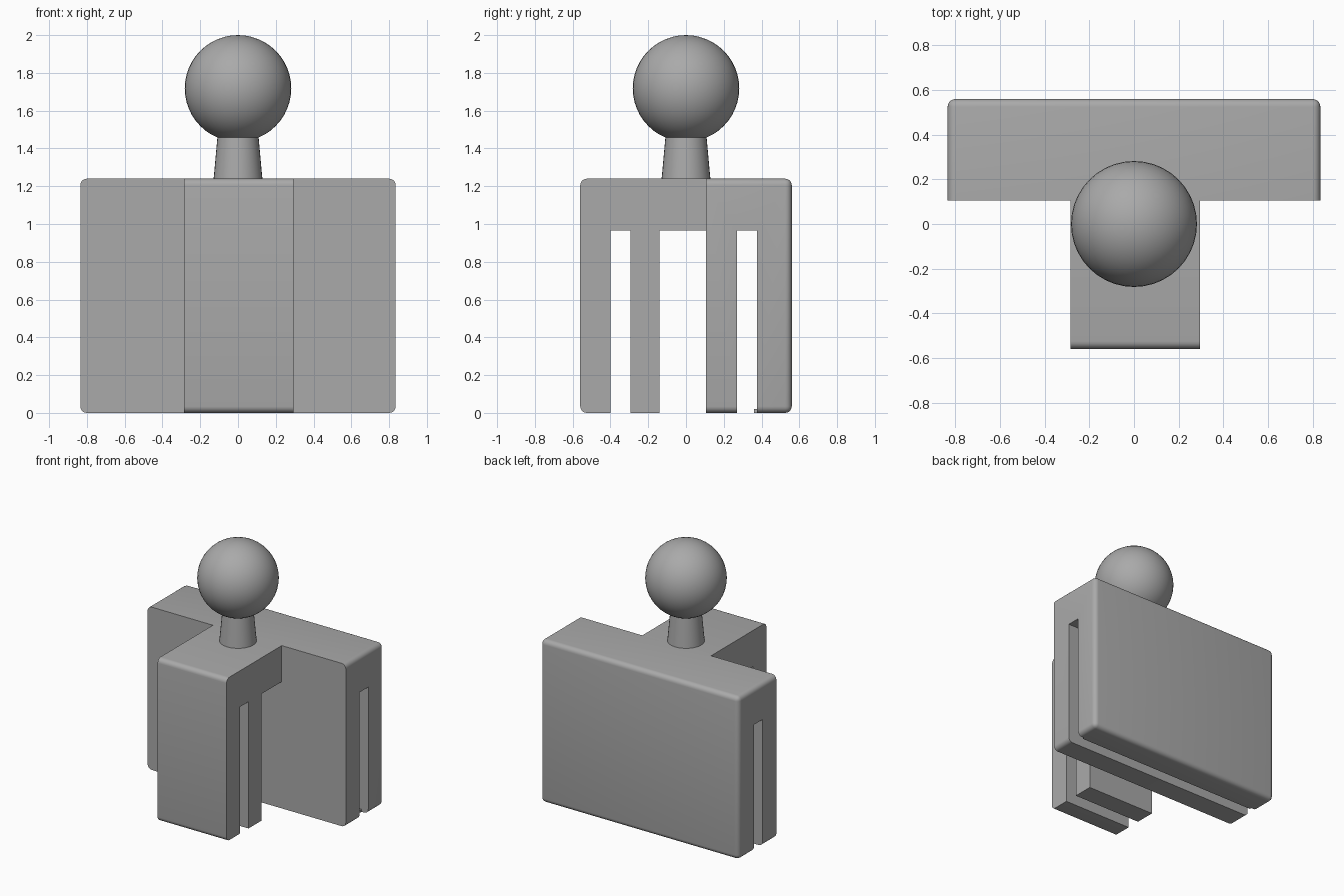
import bpy
import bmesh
import math

cube = bpy.data.objects.get("Cube")
if cube:
    bpy.data.objects.remove(cube, do_unlink=True)

TOP, SLOT_TOP = 1.24, 0.965
ROUND = 0.035

grey = bpy.data.materials.new("plain grey")
grey.use_nodes = True
colour = (0.4, 0.4, 0.4, 1)
grey.diffuse_color = colour
grey.node_tree.nodes["Principled BSDF"].inputs["Base Color"].default_value = colour


def finish(obj):
    obj.data.materials.clear()
    obj.data.materials.append(grey)
    bpy.ops.object.select_all(action="DESELECT")
    obj.select_set(True)
    bpy.context.view_layer.objects.active = obj
    bpy.ops.object.shade_smooth_by_angle(angle=math.radians(32))


def comb(name, x0, x1, outline, is_rounded):
    """Extrude a side outline (y, z) across x and round the chosen edges."""
    bm = bmesh.new()
    face = bm.faces.new([bm.verts.new((x0, y, z)) for y, z in outline])
    ext = bmesh.ops.extrude_face_region(bm, geom=[face])
    moved = [v for v in ext["geom"] if isinstance(v, bmesh.types.BMVert)]
    bmesh.ops.translate(bm, vec=(x1 - x0, 0, 0), verts=moved)
    bmesh.ops.recalc_face_normals(bm, faces=bm.faces)
    edges = [e for e in bm.edges if is_rounded(*(v.co for v in e.verts))]
    bmesh.ops.bevel(bm, geom=edges, offset=ROUND, segments=5, profile=0.5,
                    affect="EDGES", clamp_overlap=True)
    mesh = bpy.data.meshes.new(name)
    bm.to_mesh(mesh)
    bm.free()
    obj = bpy.data.objects.new(name, mesh)
    bpy.context.collection.objects.link(obj)
    finish(obj)


def on_plane(a, b, axis, value):
    return abs(a[axis] - value) < 1e-4 and abs(b[axis] - value) < 1e-4


def back_edge(a, b):
    # Perimeter of the rear face, and the corners running front to back
    end = on_plane(a, b, 0, -0.835) or on_plane(a, b, 0, 0.835)
    level = on_plane(a, b, 2, 0) or on_plane(a, b, 2, TOP)
    return on_plane(a, b, 1, 0.56) or (end and level)


def front_edge(a, b):
    # Top and bottom edges of the front face
    level = on_plane(a, b, 2, 0) or on_plane(a, b, 2, TOP)
    return on_plane(a, b, 1, -0.56) and level


# Wide rear body with one slot
comb("rear_body", -0.835, 0.835,
     [(0.105, 0), (0.27, 0), (0.27, SLOT_TOP), (0.375, SLOT_TOP),
      (0.375, 0), (0.56, 0), (0.56, TOP), (0.105, TOP)], back_edge)

# Narrow front arm with two hanging plates, open behind them
comb("front_arm", -0.285, 0.295,
     [(-0.56, 0), (-0.4, 0), (-0.4, SLOT_TOP), (-0.295, SLOT_TOP),
      (-0.295, 0), (-0.14, 0), (-0.14, SLOT_TOP), (0.105, SLOT_TOP),
      (0.105, TOP), (-0.56, TOP)], front_edge)

# Small catch lip inside the rear slot
comb("slot_lip", -0.78, 0.78,
     [(0.36, 0), (0.38, 0), (0.38, 0.02), (0.36, 0.02)], lambda a, b: False)

# Tapered neck
bpy.ops.mesh.primitive_cone_add(vertices=32, radius1=0.13, radius2=0.108,
                                depth=0.24, location=(0, 0, 1.35))
neck = bpy.context.object
neck.name = "neck"
finish(neck)

# Ball
bpy.ops.mesh.primitive_uv_sphere_add(segments=40, ring_count=24, radius=0.282,
                                     location=(0, 0, 1.718))
ball = bpy.context.object
ball.name = "ball"
finish(ball)
